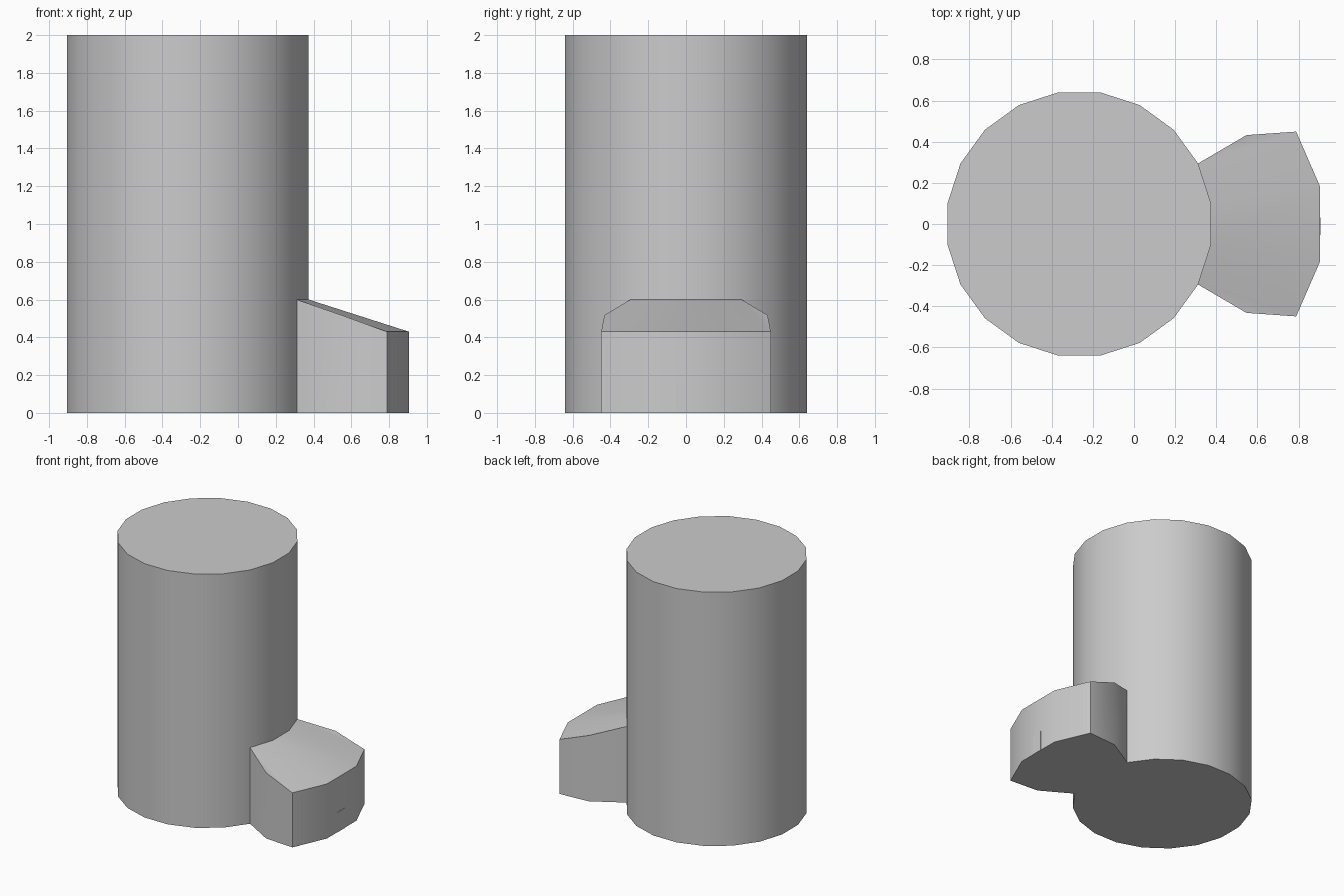
import bpy, bmesh, math

if "Cube" in bpy.data.objects:
    bpy.data.objects.remove(bpy.data.objects["Cube"])

CX, R, SIDES = -0.266, 0.648, 20


def finish(obj):
    bpy.ops.object.select_all(action='DESELECT')
    obj.select_set(True)
    bpy.context.view_layer.objects.active = obj
    bpy.ops.object.shade_smooth_by_angle(angle=math.radians(30))


def prism(name, outline, tops, roof):
    """Vertical walls over an outline, each corner with its own top height."""
    n = len(outline)
    bm = bmesh.new()
    low = [bm.verts.new((x, y, 0)) for x, y in outline]
    high = [bm.verts.new((x, y, z)) for (x, y), z in zip(outline, tops)]
    bm.faces.new(low[::-1])
    for i in range(n):
        j = (i + 1) % n
        bm.faces.new((low[i], low[j], high[j], high[i]))
    for f in roof:
        bm.faces.new([high[i] for i in f])
    bmesh.ops.recalc_face_normals(bm, faces=bm.faces)
    mesh = bpy.data.meshes.new(name)
    bm.to_mesh(mesh)
    bm.free()
    obj = bpy.data.objects.new(name, mesh)
    bpy.context.collection.objects.link(obj)
    finish(obj)
    return obj


def ring(k):
    a = math.radians(9 + 18 * k)
    return (CX + R * math.cos(a), R * math.sin(a))


# main tower, flat sides facing the axes
prism("tower", [ring(k) for k in range(SIDES)], [2.0] * SIDES, [range(SIDES)])

# lean-to annex wrapped against the tower, sloping roof
half = [ring(0), ring(1), (0.547, 0.432), (0.788, 0.449), (0.904, 0.183)]
outline = half[::-1] + [(x, -y) for x, y in half]
tops = [0.43, 0.43, 0.518, 0.6, 0.6]
prism("annex", outline, tops + tops[::-1],
      [(0, 1, 3, 4), (1, 2, 3), (0, 4, 5, 9), (9, 5, 6, 8), (8, 6, 7)])

# small door panel on the outer wall
prism("door", [(0.89, -0.053), (0.906, -0.053), (0.906, 0.031), (0.89, 0.031)],
      [0.157] * 4, [(0, 1, 2, 3)])
